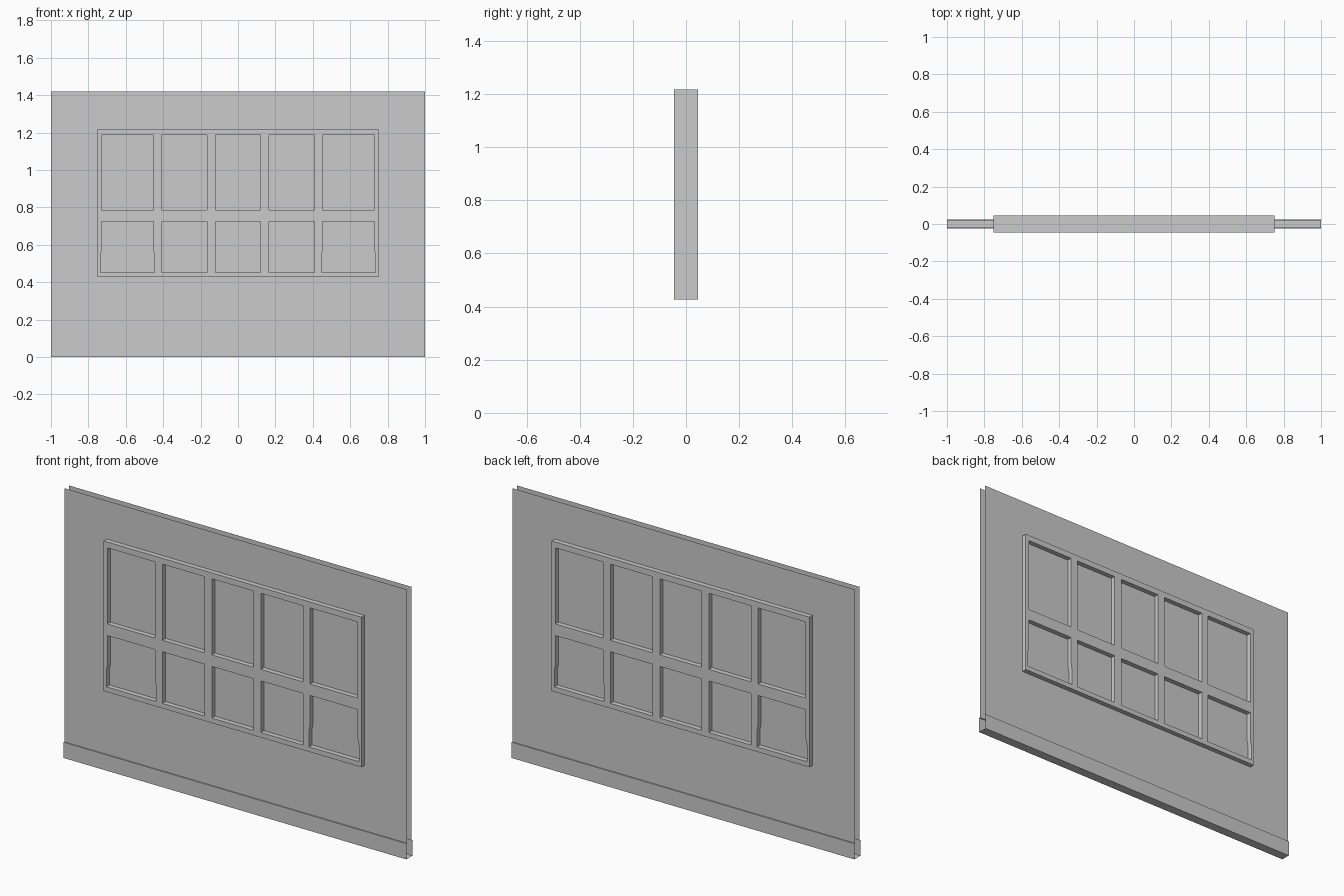
import bpy
import math

if "Cube" in bpy.data.objects:
    bpy.data.objects.remove(bpy.data.objects["Cube"])

WALL_Y, SKIRT_Y, FRAME_Y = 0.019, 0.025, 0.045
WALL_TOP, SKIRT_TOP = 1.42, 0.083

# Wall panel: open-topped, open-ended profile with skirting, swept along x
profile = [(-WALL_Y, WALL_TOP), (-WALL_Y, SKIRT_TOP), (-SKIRT_Y, SKIRT_TOP), (-SKIRT_Y, 0),
           (SKIRT_Y, 0), (SKIRT_Y, SKIRT_TOP), (WALL_Y, SKIRT_TOP), (WALL_Y, WALL_TOP)]
n = len(profile)
verts = [(x, y, z) for x in (-1, 1) for y, z in profile]
faces = [(i, i + n, i + n + 1, i + 1) for i in range(n - 1)]
mesh = bpy.data.meshes.new("wall_panel")
mesh.from_pydata(verts, [], [tuple(reversed(f)) for f in faces])
wall = bpy.data.objects.new("wall_panel", mesh)
bpy.context.collection.objects.link(wall)


def add_outline(curve, points):
    spline = curve.splines.new('POLY')
    spline.points.add(len(points) - 1)
    for p, (x, z) in zip(spline.points, points):
        p.co = (x, z, 0, 1)
    spline.use_cyclic_u = True


def rect(x0, x1, z0, z1):
    return [(x0, z0), (x1, z0), (x1, z1), (x0, z1)]


# Window frame: one solid lattice passing through the wall
curve = bpy.data.curves.new("window_frame", 'CURVE')
curve.dimensions = '2D'
curve.fill_mode = 'BOTH'
curve.extrude = FRAME_Y
add_outline(curve, rect(-0.752, 0.752, 0.427, 1.218))

columns = [(-0.73, -0.452), (-0.41, -0.165), (-0.121, 0.121), (0.165, 0.41), (0.452, 0.73)]
for i, (x0, x1) in enumerate(columns):
    add_outline(curve, rect(x0, x1, 0.786, 1.187))
    if i in (0, 4):
        # Outer lower openings flare slightly near the sill
        d = 0.006
        add_outline(curve, [(x0 - d, 0.453), (x1 + d, 0.453), (x1 + d, 0.54), (x1, 0.57),
                            (x1, 0.725), (x0, 0.725), (x0, 0.57), (x0 - d, 0.54)])
    else:
        add_outline(curve, rect(x0, x1, 0.453, 0.725))

frame = bpy.data.objects.new("window_frame", curve)
bpy.context.collection.objects.link(frame)
frame.rotation_euler.x = math.pi / 2
bpy.context.view_layer.objects.active = frame
frame.select_set(True)
bpy.ops.object.convert(target='MESH')
for p in frame.data.polygons:
    p.use_smooth = False
